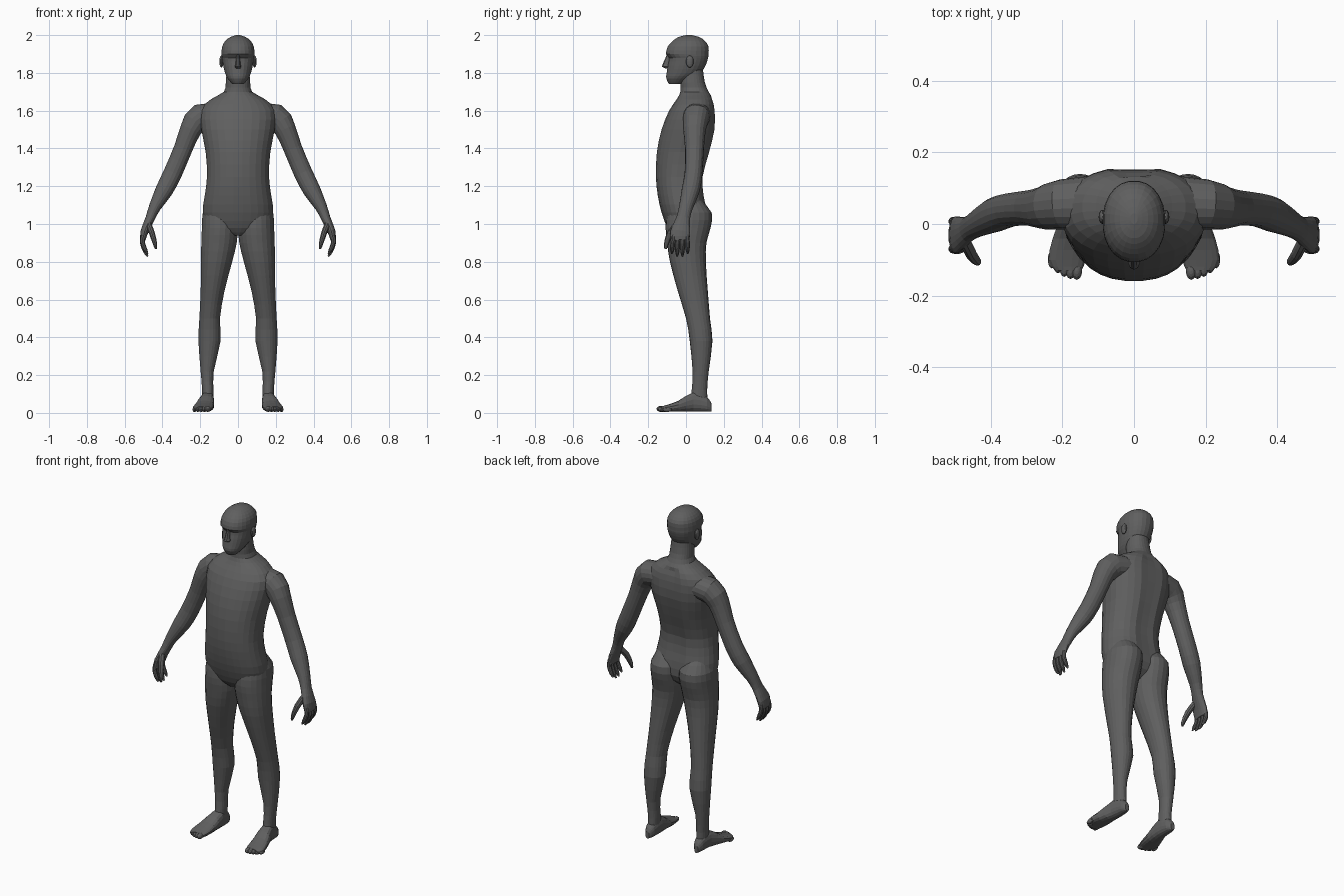
import bpy, bmesh, math
from mathutils import Vector

cube = bpy.data.objects.get("Cube")
if cube:
    bpy.data.objects.remove(cube)

GREY = (0.115, 0.115, 0.115, 1)
skin = bpy.data.materials.new("dark_grey")
skin.use_nodes = True
skin.diffuse_color = GREY
bsdf = next(node for node in skin.node_tree.nodes if node.type == 'BSDF_PRINCIPLED')
bsdf.inputs["Base Color"].default_value = GREY
bsdf.inputs["Roughness"].default_value = 0.7


def finish(name, bm):
    """Turn the bmesh into a coloured object."""
    bmesh.ops.recalc_face_normals(bm, faces=bm.faces)
    mesh = bpy.data.meshes.new(name)
    bm.to_mesh(mesh)
    bm.free()
    mesh.materials.append(skin)
    body_part = bpy.data.objects.new(name, mesh)
    bpy.context.collection.objects.link(body_part)


def refine(rows):
    """Insert a smoothly interpolated row between each pair of rows."""
    result = [rows[0]]
    last = len(rows) - 1
    for i in range(last):
        before, start = rows[max(i - 1, 0)], rows[i]
        end, after = rows[i + 1], rows[min(i + 2, last)]
        middle = [(9 * (b + c) - a - d) / 16
                  for a, b, c, d in zip(before, start, end, after)]
        result += [middle, end]
    return result


def signed_power(value, exponent):
    return math.copysign(abs(value) ** exponent, value)


def loft(name, rings, sides, power=2, mirror=1, rule=None):
    """Skin rings of (centre, half axis u, half axis v) into a closed form."""
    bm = bmesh.new()
    loops = []
    for centre, u, v in rings:
        loop = []
        for i in range(sides):
            angle = math.tau * (i + 0.5) / sides
            point = (centre + u * signed_power(math.cos(angle), 2 / power)
                     + v * signed_power(math.sin(angle), 2 / power))
            if rule:
                rule(point)
            point.x *= mirror
            loop.append(bm.verts.new(point))
        loops.append(loop)
    for lower, upper in zip(loops, loops[1:]):
        for i in range(sides):
            j = (i + 1) % sides
            bm.faces.new((lower[i], lower[j], upper[j], upper[i]))
    bm.faces.new(loops[0])
    bm.faces.new(loops[-1])
    finish(name, bm)


def level(z, inner, outer, front, back):
    """Horizontal ring from its extents."""
    return (Vector(((inner + outer) / 2, (front + back) / 2, z)),
            Vector(((outer - inner) / 2, 0, 0)),
            Vector((0, (back - front) / 2, 0)))


def centred(z, half_width, front, back):
    """Horizontal ring on the middle line of the body."""
    return level(z, -half_width, half_width, front, back)


def upright(y, inner, outer, top, bottom=0.006):
    """Vertical ring facing front, resting near the ground."""
    return (Vector(((inner + outer) / 2, y, (top + bottom) / 2)),
            Vector(((outer - inner) / 2, 0, 0)),
            Vector((0, 0, (top - bottom) / 2)))


def limb(rows):
    """Rings across a path of (x, y, z, thickness, depth)."""
    rows = refine(rows)
    path = [Vector(row[:3]) for row in rows]
    rings = []
    for i, (*_, thickness, depth) in enumerate(rows):
        ahead = path[min(i + 1, len(path) - 1)]
        behind = path[max(i - 1, 0)]
        tangent = (ahead - behind).normalized()
        across = Vector((0, 1, 0)).cross(tangent).normalized()
        rings.append((path[i], across * thickness, tangent.cross(across) * depth))
    return rings


def blob(name, centre, size):
    """Small ellipsoid."""
    bm = bmesh.new()
    bmesh.ops.create_uvsphere(bm, u_segments=12, v_segments=8, radius=1)
    bmesh.ops.scale(bm, vec=size, verts=bm.verts)
    bmesh.ops.translate(bm, vec=centre, verts=bm.verts)
    finish(name, bm)


def spine_groove(point):
    """Press a shallow furrow into the middle of the back."""
    if point.y > 0.04 and 1.05 < point.z < 1.66:
        point.y -= 0.014 * math.exp(-(point.x / 0.035) ** 2)


# Torso and neck: height, half width, front, back
torso = [(.94, .03, -.07, .04), (.98, .15, -.1, .09), (1.06, .187, -.13, .115),
         (1.15, .177, -.15, .1), (1.25, .165, -.16, .095), (1.38, .172, -.155, .13),
         (1.5, .195, -.13, .158), (1.6, .2, -.09, .158), (1.66, .145, -.05, .144),
         (1.7, .075, -.03, .12), (1.75, .065, -.03, .1), (1.82, .06, -.03, .09)]
loft("torso", [centred(*row) for row in refine(torso)], 28, 2.2, rule=spine_groove)

# Head from chin to crown, with the brow above the eye hollow
head = [(1.74, .03, -.09, -.02), (1.77, .055, -.105, .03), (1.8, .069, -.103, .078),
        (1.84, .079, -.097, .105), (1.88, .085, -.09, .118), (1.9, .088, -.107, .12),
        (1.94, .084, -.097, .12), (1.97, .067, -.07, .1), (1.99, .04, -.04, .07),
        (2, .01, 0, .03)]
loft("head", [centred(*row) for row in refine(head)], 24, 2.15)

# Nose: height, half width, front
nose = [(1.9, .009, -.1), (1.845, .014, -.124), (1.833, .018, -.128), (1.824, .013, -.11)]
loft("nose", [centred(*row, -.07) for row in nose], 10)

# Leg: height, inner, outer, front, back
leg = [(1.14, .04, .15, -.07, .07), (1.06, 0, .187, -.1, .136), (.98, 0, .192, -.108, .13),
       (.9, .006, .195, -.1, .108), (.8, .03, .197, -.085, .105), (.65, .07, .198, -.045, .115),
       (.5, .095, .205, 0, .127), (.38, .092, .21, .02, .14), (.22, .128, .198, .035, .12),
       (.12, .13, .19, .03, .112), (.04, .132, .19, .02, .115)]

# Foot from heel to toes: depth, inner, outer, top
foot = [(.135, .15, .175, .05), (.11, .133, .19, .085), (.04, .126, .2, .11),
        (-.04, .127, .228, .065), (-.1, .134, .24, .043), (-.13, .146, .222, .035)]

# Arm from inside the shoulder to the knuckles
arm = [(.1, .06, 1.575, .06, .075), (.2, .055, 1.565, .072, .07), (.25, .045, 1.5, .058, .06),
       (.29, .045, 1.4, .05, .05), (.345, .04, 1.27, .05, .047), (.39, .025, 1.18, .047, .048),
       (.44, 0, 1.09, .032, .037), (.465, -.015, 1.03, .025, .036),
       (.495, -.03, .96, .021, .052), (.504, -.03, .915, .014, .048)]
thumb = [(.474, -.045, 1, .016, .018), (.455, -.085, .95, .016, .017),
         (.438, -.105, .89, .011, .012), (.435, -.107, .868, .005, .006)]

for mirror, label in ((1, "left"), (-1, "right")):
    loft(label + "_leg", [level(*row) for row in refine(leg)], 22, 2.1, mirror)
    loft(label + "_foot", [upright(*row) for row in refine(foot)], 16, 2.4, mirror)
    loft(label + "_arm", limb(arm), 18, 2.1, mirror)
    loft(label + "_thumb", limb(thumb), 10, 2, mirror)

    # Fingers fan out and curl gently inward
    for k, name in enumerate(("index", "middle", "ring", "little")):
        knuckle = -.066 + .024 * k
        tip = -.075 + .028 * k
        drop = .1 if k in (0, 3) else .115
        path = []
        for x, along, radius in ((.502, 0, .012), (.506, .4, .013),
                                 (.49, .8, .011), (.478, 1, .004)):
            y = knuckle + (tip - knuckle) * along
            path.append((x, y, .943 - drop * along, radius, radius))
        loft(f"{label}_{name}_finger", limb(path), 10, 2, mirror)

    # Toes shrink toward the outside
    for k in range(5):
        shrink = .001 * k
        blob(f"{label}_toe_{k + 1}",
             (mirror * (.16 + .0175 * k), -.131 + .002 * k * k, .021 - shrink),
             (.015 - shrink, .025, .016 - shrink))
    blob(label + "_ear", (mirror * .088, .02, 1.86), (.011, .02, .032))
